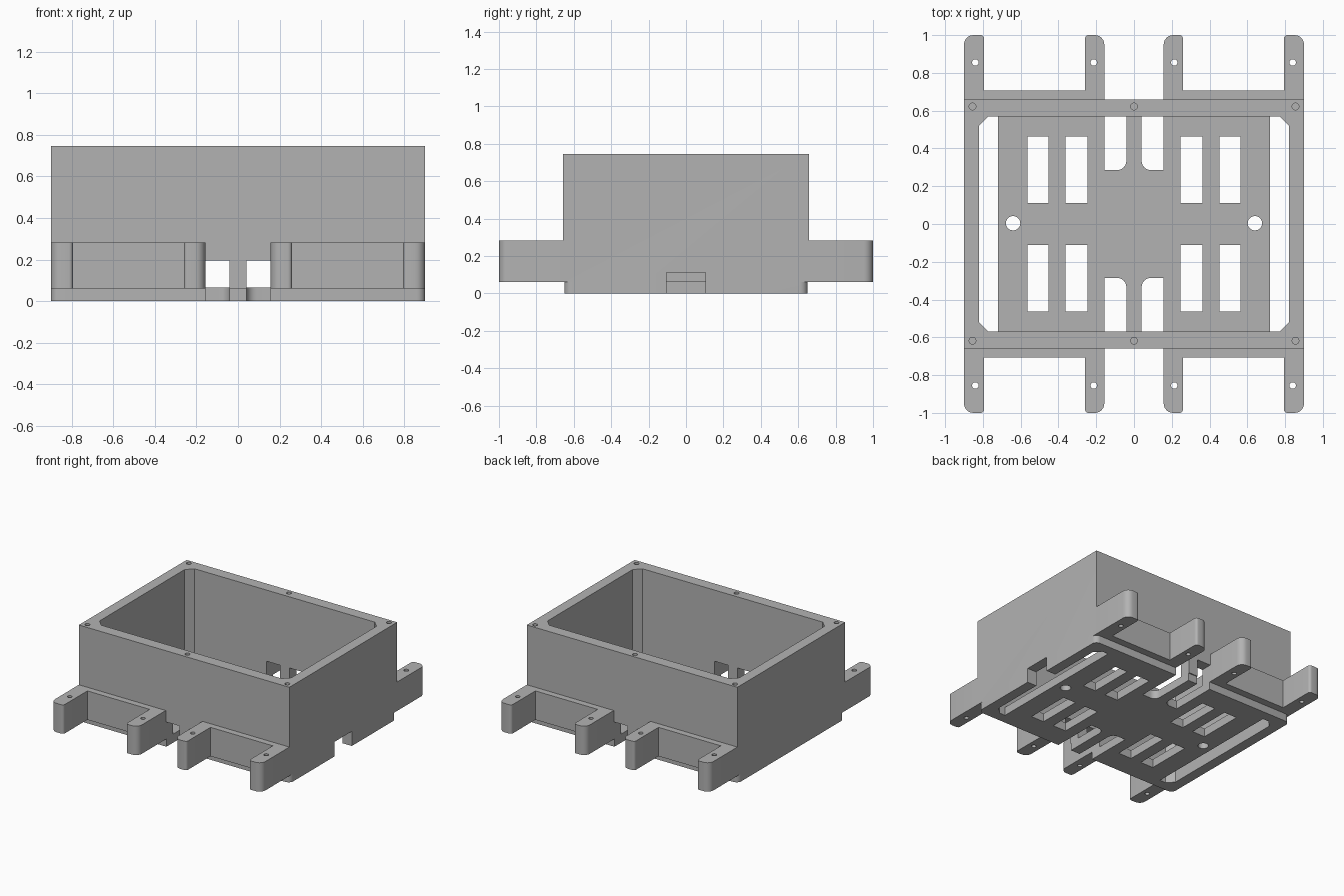
import bpy, bmesh, math
from mathutils import Vector

cube = bpy.data.objects.get("Cube")
if cube:
    bpy.data.objects.remove(cube, do_unlink=True)

grey = bpy.data.materials.new("plain grey")
grey.use_nodes = True
colour = (0.45, 0.45, 0.45, 1)
grey.diffuse_color = colour
grey.node_tree.nodes["Principled BSDF"].inputs["Base Color"].default_value = colour

HEIGHT, BASE, FLOOR = 0.745, 0.06, 0.066
SIGNS = [(1, 1), (-1, 1), (1, -1), (-1, -1)]


def fillet(corners, steps=6):
    """Outline from (x, y) or (x, y, radius) right-angle corners."""
    out = []
    for i, c in enumerate(corners):
        p = Vector(c[:2])
        if len(c) == 2:
            out.append(p)
            continue
        r = c[2]
        a = (Vector(corners[i - 1][:2]) - p).normalized() * r
        b = (Vector(corners[(i + 1) % len(corners)][:2]) - p).normalized() * r
        for k in range(steps + 1):
            t = k / steps * math.pi / 2
            out.append(p + a * (1 - math.sin(t)) + b * (1 - math.cos(t)))
    return out


def prism(name, outline, z0, z1):
    bm = bmesh.new()
    face = bm.faces.new([bm.verts.new((p[0], p[1], z0)) for p in outline])
    top = bmesh.ops.extrude_face_region(bm, geom=[face])["geom"]
    verts = [v for v in top if isinstance(v, bmesh.types.BMVert)]
    bmesh.ops.translate(bm, verts=verts, vec=(0, 0, z1 - z0))
    bmesh.ops.recalc_face_normals(bm, faces=bm.faces)
    mesh = bpy.data.meshes.new(name)
    bm.to_mesh(mesh)
    bm.free()
    mesh.materials.append(grey)
    obj = bpy.data.objects.new(name, mesh)
    bpy.context.collection.objects.link(obj)
    return obj


def rect(x0, x1, y0, y1):
    return [(x0, y0), (x1, y0), (x1, y1), (x0, y1)]


def circle(x, y, r, n=24):
    return [(x + r * math.cos(k * math.tau / n), y + r * math.sin(k * math.tau / n))
            for k in range(n)]


def combine(target, other, operation="DIFFERENCE"):
    other.hide_render = True
    mod = target.modifiers.new("combine", "BOOLEAN")
    mod.operation, mod.object, mod.solver = operation, other, "EXACT"
    bpy.context.view_layer.objects.active = target
    bpy.ops.object.modifier_apply(modifier=mod.name)
    bpy.data.objects.remove(other, do_unlink=True)


def cut(target, outline, z0, z1):
    combine(target, prism("cutter", outline, z0, z1))


def finish(obj):
    bpy.ops.object.select_all(action="DESELECT")
    obj.select_set(True)
    bpy.context.view_layer.objects.active = obj
    bpy.ops.object.shade_smooth_by_angle(angle=math.radians(30))


# Enclosure: square-cornered walls on a round-cornered base
box = prism("enclosure", rect(-0.9, 0.9, -0.658, 0.658), BASE, HEIGHT)
base = fillet([(x, y, 0.04) for x, y in rect(-0.9, 0.9, -0.65, 0.65)])
combine(box, prism("base", base, 0, BASE), "UNION")

# Open cavity with chamfered corners
X, Y, C = 0.82, 0.57, 0.05
cavity = [(X, Y - C), (X - C, Y), (C - X, Y), (-X, Y - C),
          (-X, C - Y), (C - X, -Y), (X - C, -Y), (X, C - Y)]
cut(box, cavity, FLOOR, 1)

# Long end slots and round holes in the floor
for s in (1, -1):
    slot = [(0.72, -Y), (X - C, -Y), (X, C - Y), (X, Y - C), (X - C, Y), (0.72, Y)]
    cut(box, [(s * x, y) for x, y in slot], -0.1, 0.1)
    cut(box, circle(s * 0.64, 0.004, 0.038), -0.1, 0.1)

# Floor vents, and the wall openings that run into the floor
for sx, sy in SIGNS:
    for x0, x1 in ((0.247, 0.362), (0.452, 0.563)):
        cut(box, rect(sx * x0, sx * x1, sy * 0.11, sy * 0.463), -0.1, 0.1)
    opening = fillet([(sx * 0.04, sy * 0.285, 0.05), (sx * 0.157, sy * 0.285),
                      (sx * 0.157, sy * 0.75), (sx * 0.04, sy * 0.75)])
    cut(box, opening, -0.1, 0.195)

# Cable notch in one end wall
cut(box, rect(0.77, 1, -0.105, 0.105), -0.1, 0.113)

# Blind screw holes in the rim
for x in (-0.855, 0, 0.855):
    for y in (-0.618, 0.622):
        cut(box, circle(x, y, 0.018), HEIGHT - 0.2, 1)
finish(box)

# Mounting brackets: two drilled legs joined by a thin back plate
for sx, sy in SIGNS:
    name = ("back" if sy > 0 else "front") + ("_left" if sx > 0 else "_right") + "_bracket"
    plan = [(0.157, 0.658), (0.157, 1, 0.05), (0.26, 1, 0.02), (0.26, 0.707),
            (0.793, 0.707), (0.793, 1, 0.02), (0.9, 1, 0.05), (0.9, 0.658)]
    plan = [(sx * p[0], sy * p[1], *p[2:]) for p in plan]
    bracket = prism(name, fillet(plan), BASE, 0.283)
    for x in (0.213, 0.84):
        cut(bracket, circle(sx * x, sy * 0.855, 0.017), 0, 0.5)
    finish(bracket)
